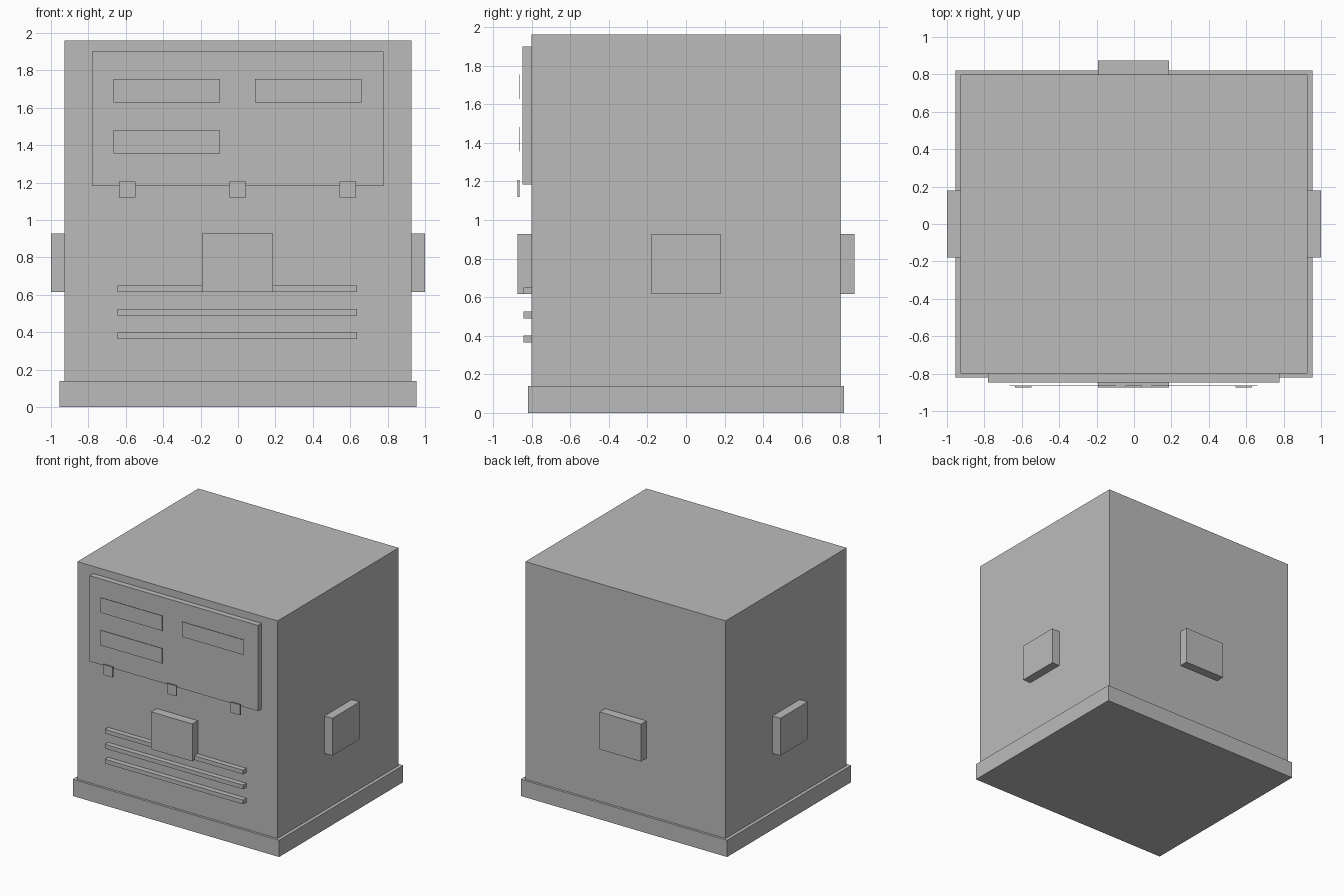
import bpy

if "Cube" in bpy.data.objects:
    bpy.data.objects.remove(bpy.data.objects["Cube"])

# One plain grey for every part
grey = bpy.data.materials.new("plain_grey")
grey.diffuse_color = (0.5, 0.5, 0.5, 1)
grey.use_nodes = True
grey.node_tree.nodes["Principled BSDF"].inputs["Base Color"].default_value = grey.diffuse_color


def finish(name):
    ob = bpy.context.object
    ob.name = name
    ob.data.materials.append(grey)
    return ob


def box(name, x, y, z):
    """Box from its (min, max) extents on each axis."""
    bpy.ops.mesh.primitive_cube_add(size=1, location=[sum(r) / 2 for r in (x, y, z)])
    bpy.context.object.scale = [r[1] - r[0] for r in (x, y, z)]
    bpy.ops.object.transform_apply(location=False, rotation=False, scale=True)
    return finish(name)


# Cabinet and base plinth
box("base_plinth", (-0.955, 0.955), (-0.82, 0.82), (0, 0.14))
box("cabinet_body", (-0.927, 0.927), (-0.80, 0.80), (0.14, 1.96))

# Raised front panel
box("front_panel", (-0.78, 0.777), (-0.847, -0.80), (1.183, 1.90))

# Thin label plates just in front of the panel
for i, (x, z) in enumerate([(-0.665, 1.628), (0.09, 1.628), (-0.665, 1.355)]):
    box(f"label_plate_{i + 1}", (x, x + 0.57), (-0.866, -0.864), (z, z + 0.127))

# Small clips along the lower edge of the panel
for i, x in enumerate((-0.593, -0.002, 0.588)):
    box(f"panel_clip_{i + 1}", (x - 0.044, x + 0.044), (-0.874, -0.863), (1.12, 1.206))

# Horizontal vent bars
for i, z in enumerate((0.365, 0.49, 0.615)):
    box(f"vent_bar_{i + 1}", (-0.643, 0.637), (-0.843, -0.80), (z, z + 0.035))

# Square pads, one on each side
pad_z = (0.615, 0.928)
box("pad_front", (-0.193, 0.188), (-0.873, -0.80), pad_z)
box("pad_back", (-0.193, 0.188), (0.80, 0.873), pad_z)
box("pad_left", (-1.0, -0.927), (-0.18, 0.18), pad_z)
box("pad_right", (0.927, 1.0), (-0.18, 0.18), pad_z)
